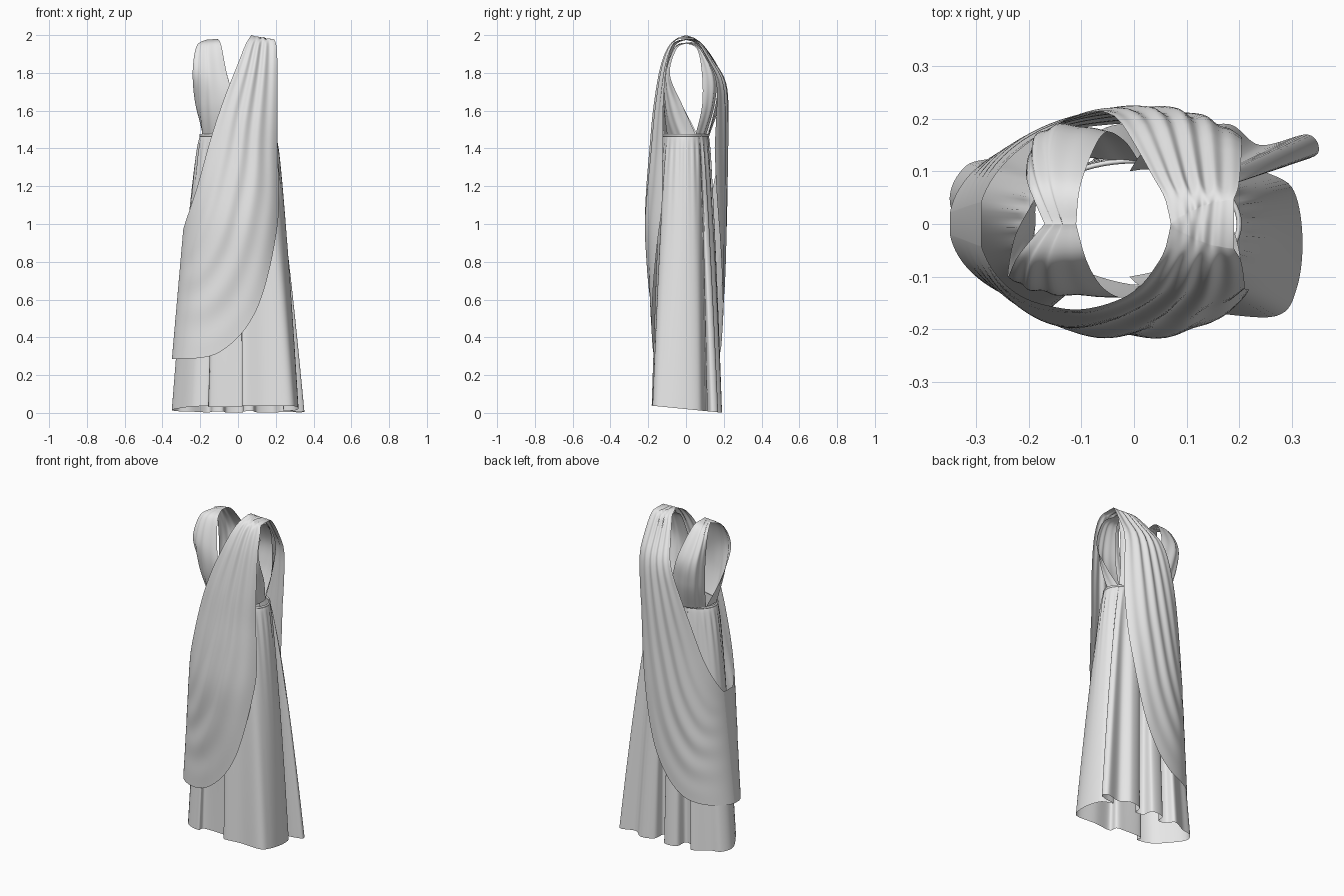
import bpy, bmesh, math
from mathutils import Vector

if "Cube" in bpy.data.objects:
    bpy.data.objects.remove(bpy.data.objects["Cube"])

cloth = bpy.data.materials.new("pale_cloth")
cloth.diffuse_color = (0.8, 0.8, 0.8, 1)
cloth.use_nodes = True
cloth.node_tree.nodes["Principled BSDF"].inputs["Base Color"].default_value = cloth.diffuse_color


def spline(pts, s, closed=False):
    """Smooth curve through pts, s in 0..1"""
    n = len(pts)
    f = s * (n if closed else n - 1)
    i = int(f) if closed else min(int(f), n - 2)
    u = f - i

    def p(k):
        return Vector(pts[k % n] if closed else pts[max(0, min(n - 1, k))])
    a, b, c, d = p(i - 1), p(i), p(i + 1), p(i + 2)
    return 0.5 * (2 * b + (c - a) * u + (2 * a - 5 * b + 4 * c - d) * u * u
                  + (3 * b - a - 3 * c + d) * u ** 3)


def smooth_table(table, v):
    """Value at v with eased slopes between table stations"""
    n = len(table)
    if v <= table[0][0]:
        return table[0][1]
    for i in range(n - 1):
        (a, fa), (b, fb) = table[i], table[i + 1]
        if v <= b:
            def slope(k):
                if k == 0 or k == n - 1:
                    k0, k1 = max(0, k - 1), min(n - 1, k + 1)
                else:
                    k0, k1 = k - 1, k + 1
                return (table[k1][1] - table[k0][1]) / (table[k1][0] - table[k0][0])
            h, u = b - a, (v - a) / (b - a)
            return ((2 * u ** 3 - 3 * u * u + 1) * fa + (u ** 3 - 2 * u * u + u) * h * slope(i)
                    + (3 * u * u - 2 * u ** 3) * fb + (u ** 3 - u * u) * h * slope(i + 1))
    return table[-1][1]


def sheet(name, rows, wrap=False):
    """Cloth surface from rows of points"""
    bm = bmesh.new()
    vs = [[bm.verts.new(p) for p in r] for r in rows]
    n = len(rows[0])
    for r0, r1 in zip(vs, vs[1:]):
        for j in range(n if wrap else n - 1):
            k = (j + 1) % n
            bm.faces.new((r0[j], r0[k], r1[k], r1[j]))
    bmesh.ops.remove_doubles(bm, verts=bm.verts, dist=0.0005)
    bmesh.ops.recalc_face_normals(bm, faces=bm.faces)
    for f in bm.faces:
        f.smooth = True
    me = bpy.data.meshes.new(name)
    bm.to_mesh(me)
    bm.free()
    me.materials.append(cloth)
    ob = bpy.data.objects.new(name, me)
    bpy.context.collection.objects.link(ob)


# Skirt: waist ellipse falling to a folded hem outline
WAIST = 1.47
hem = [(.32, -.02), (.30, .07), (.24, .105), (.30, .115), (.35, .135), (.33, .17),
       (.24, .15), (.18, .19), (.10, .17), (.08, .11), (.03, .12), (.02, .185),
       (-.06, .18), (-.08, .12), (-.13, .13), (-.16, .175), (-.25, .13), (-.32, .11),
       (-.35, .04), (-.30, -.06), (-.24, -.135), (-.16, -.16), (-.15, -.12),
       (-.04, -.12), (.02, -.13), (.03, -.18), (.14, -.17), (.27, -.175), (.31, -.12)]
rows = []
for i in range(41):
    t = (i / 40) ** 1.3
    row = []
    for j in range(232):
        h = spline(hem, j / 232, True)
        d = Vector((h.x / .33, h.y / .18)).normalized()
        a = math.atan2(d.y, d.x)
        gather = 1 + 0.03 * math.sin(26 * a) * math.exp(-5 * t) * min(1, t * 15)
        w = Vector((d.x * .2, d.y * .12)) * gather
        p = w.lerp(h, t ** 0.72)
        row.append((p.x, p.y, WAIST + (0.02 - 0.1 * h.y - WAIST) * t))
    rows.append(row)
sheet("skirt", rows, True)

# Waist cord
rows = []
for i in range(9):
    b = i * math.tau / 8
    r, z = 0.005 * math.cos(b), WAIST + 0.007 * math.sin(b)
    rows.append([((.2 + r) * math.cos(k * math.tau / 64),
                  (.12 + r) * math.sin(k * math.tau / 64), z) for k in range(64)])
sheet("waist_cord", rows, True)

# Bodice: front and back panels hanging from each shoulder
# each station: outer xyz, inner xyz, bulge
front = [(-.17, 0, 1.975, -.11, 0, 1.98, 0), (-.22, -.06, 1.94, -.09, -.07, 1.95, .02),
         (-.24, -.10, 1.8, -.06, -.12, 1.8, .03), (-.225, -.02, 1.63, -.02, -.14, 1.65, .06),
         (-.18, .06, 1.475, .01, -.118, 1.475, .085)]
back = [(-.17, 0, 1.975, -.11, 0, 1.98, 0), (-.20, .07, 1.94, -.10, .08, 1.96, .02),
        (-.205, .10, 1.8, -.06, .17, 1.8, .055), (-.20, .10, 1.63, -.02, .16, 1.65, .055),
        (-.18, .06, 1.475, .01, .118, 1.475, .04)]


def bodice(name, stations, sx, sy, dz):
    rows = []
    for i in range(33):
        s = i / 32
        c = spline([Vector(q) for q in stations], s)
        o, n = Vector(c[0:3]), Vector(c[3:6])
        out = Vector((o.x + n.x, o.y + n.y, 0)).normalized()
        row = []
        for j in range(29):
            t = j / 28
            e = math.sin(math.pi * t)
            fold = 0.004 * math.sin(t * math.tau * 3.5) * e
            p = o.lerp(n, t) + out * (c[6] * e + fold)
            row.append((p.x * sx, p.y * sy, p.z + dz * (1 - s)))
        rows.append(row)
    sheet(name, rows)


for side, sx, sy, dz in (("left", 1, 1, 0), ("right", -.85, .85, -.02)):
    bodice("bodice_front_" + side, front, sx, sy, dz)
    bodice("bodice_back_" + side, back, sx, sy, dz)

# Mantle: loop from one shoulder around the opposite hip
upper = [(.07, 2.0), (.04, 1.95), (0, 1.85), (-.075, 1.66), (-.145, 1.45),
         (-.215, 1.2), (-.275, 1.02), (-.29, .97)]
lower_front = [(.19, 1.98), (.205, 1.93), (.21, 1.75), (.21, 1.4), (.21, 1.0),
               (.10, .55), (-.10, .32), (-.35, .285)]
lower_back = [(.19, 1.98), (.20, 1.93), (.205, 1.75), (.20, 1.4), (.165, 1.0),
              (.07, .57), (-.10, .33), (-.35, .285)]
depth_front = [(.28, .175), (.5, .185), (.8, .205), (1.0, .215), (1.2, .205), (1.4, .188),
               (1.6, .17), (1.8, .14), (1.9, .11), (1.96, .075), (1.985, .045), (2.0, 0)]
depth_back = [(.28, .185), (.6, .20), (.9, .21), (1.2, .215), (1.6, .22), (1.76, .205),
              (1.87, .14), (1.96, .075), (1.985, .045), (2.0, 0)]
left_width = [(.28, .352), (1.0, .292), (1.47, .25), (2.0, .25)]


def mantle_row(s, sign, lower, table):
    row = []
    a, b = spline(upper, s), spline(lower, s)
    for j in range(61):
        t = j / 60
        p = a.lerp(b, t)
        z = p.y
        w = smooth_table(left_width, z) if p.x < 0 else .26 + .1 * max(0, z - 1.4)
        y = smooth_table(table, z) * math.sqrt(max(0, 1 - (abs(p.x) / w) ** 2.5))
        fold = math.sin(t ** 0.75 * math.tau * (4.5 if sign < 0 else 5.5)) * math.sin(math.pi * t)
        y += 0.008 * fold * (1 - 0.6 * s) * min(1, 8 * s) * min(1, 6 * (1 - s))
        z -= 0.005 * (1 + fold) * max(0, 1 - 8 * s) * math.sin(math.pi * t)
        if s <= 0 or s >= 1:
            y = 0
        row.append((p.x, sign * y, z))
    return row


steps = sorted({0, .004, .009, .016} | {1 - (1 - i / 70) ** 2 for i in range(71)})
rows = [mantle_row(s, -1, lower_front, depth_front) for s in reversed(steps)]
rows += [mantle_row(s, 1, lower_back, depth_back) for s in steps[1:]]
sheet("mantle", rows)
